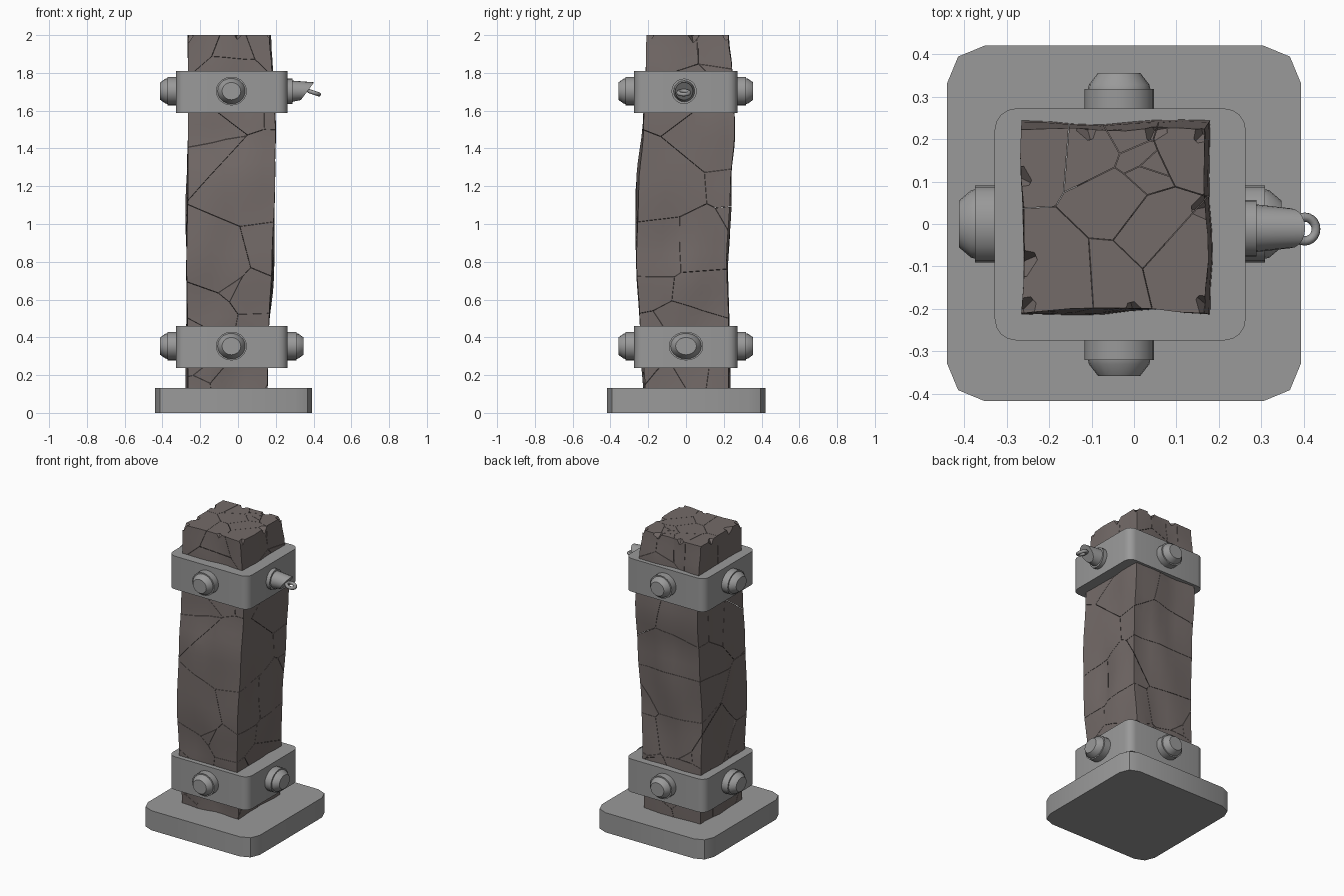
import bpy, bmesh, math, random
from mathutils import Vector, Matrix, noise

random.seed(4)
cube = bpy.data.objects.get("Cube")
if cube:
    bpy.data.objects.remove(cube, do_unlink=True)


def material(name, rgb):
    m = bpy.data.materials.new(name)
    m.use_nodes = True
    m.diffuse_color = (*rgb, 1)
    m.node_tree.nodes["Principled BSDF"].inputs["Base Color"].default_value = (*rgb, 1)
    return m


STONE = material("brown stone", (0.175, 0.147, 0.14))
METAL = material("grey metal", (0.32, 0.32, 0.32))


def finish(name, bm, mat, angle=30):
    mesh = bpy.data.meshes.new(name)
    bm.to_mesh(mesh)
    bm.free()
    ob = bpy.data.objects.new(name, mesh)
    bpy.context.collection.objects.link(ob)
    mesh.materials.append(mat)
    bpy.ops.object.select_all(action="DESELECT")
    ob.select_set(True)
    bpy.context.view_layer.objects.active = ob
    bpy.ops.object.shade_smooth_by_angle(angle=math.radians(angle))
    return ob


def rounded_box(name, lo, hi, radius, segments):
    """Box whose four upright edges are rounded."""
    bm = bmesh.new()
    bmesh.ops.create_cube(bm, size=1)
    lo, hi = Vector(lo), Vector(hi)
    for v in bm.verts:
        v.co = Vector([(a + b) / 2 + c * (b - a) for a, b, c in zip(lo, hi, v.co)])
    upright = [e for e in bm.edges if abs(e.verts[0].co.z - e.verts[1].co.z) > 0.01]
    bmesh.ops.bevel(bm, geom=upright, offset=radius, segments=segments,
                    profile=0.5, affect="EDGES")
    return finish(name, bm, METAL, 25)


def lathe(name, profile, origin, direction, wide=1.0, slant=0.0, sides=20):
    """Round part along a level direction; slant shears its far end."""
    bm = bmesh.new()
    d = Vector(direction)
    side = Vector((-d.y, d.x, 0))
    rings = []
    for i, (t, r) in enumerate(profile):
        shear = slant if i == len(profile) - 1 else 0
        ring = []
        for k in range(sides):
            a = math.tau * k / sides
            up = r * math.sin(a)
            co = Vector(origin) + side * (r * wide * math.cos(a)) + d * (t + shear * up)
            ring.append(bm.verts.new(co + Vector((0, 0, up))))
        rings.append(ring)
    for a, b in zip(rings, rings[1:]):
        for k in range(sides):
            n = (k + 1) % sides
            bm.faces.new((a[k], a[n], b[n], b[k]))
    bm.faces.new(rings[0])
    bm.faces.new(rings[-1])
    bmesh.ops.recalc_face_normals(bm, faces=bm.faces)
    return finish(name, bm, METAL)


# Base plate and the two clamping bands
rounded_box("base_plate", (-0.44, -0.417, 0), (0.393, 0.42, 0.132), 0.088, 2)
BANDS = {"lower": (0.237, 0.46), "upper": (1.587, 1.81)}
for label, (z0, z1) in BANDS.items():
    rounded_box(label + "_band", (-0.328, -0.274, z0), (0.263, 0.272, z1), 0.05, 4)

# Bolts on every band side, except where the hook sits
BOLT = [(-0.02, 0.076), (0.046, 0.076), (0.046, 0.068), (0.056, 0.066), (0.084, 0.046)]
SIDES = {"front": ((-0.035, -0.274), (0, -1, 0), 1.08),
         "back": ((-0.035, 0.272), (0, 1, 0), 1.08),
         "right": ((-0.328, 0), (-1, 0, 0), 1.2),
         "left": ((0.263, 0), (1, 0, 0), 1.2)}
for label, (z0, z1) in BANDS.items():
    for side, (pos, d, wide) in SIDES.items():
        if (label, side) != ("upper", "left"):
            z = (z0 + z1) / 2 + 0.005
            lathe(f"{label}_{side}_bolt", BOLT, (*pos, z), d, wide)

# Hook stub with an obliquely cut end, and its ring
lathe("hook_stub", [(-0.02, 0.067), (0.026, 0.067), (0.026, 0.056), (0.105, 0.047)],
      (0.263, -0.01, 1.703), (1, 0, 0), slant=0.75)
bm = bmesh.new()
tilt = Matrix.Translation((0.402, -0.012, 1.695)) @ Matrix.Rotation(0.32, 4, "Y")
N, M = 20, 8
grid = []
for i in range(N):
    a = math.tau * i / N
    loop = []
    for j in range(M):
        b = math.tau * j / M
        r = 0.028 + 0.011 * math.cos(b)
        loop.append(bm.verts.new(tilt @ Vector((r * math.cos(a), r * math.sin(a),
                                                0.011 * math.sin(b)))))
    grid.append(loop)
for i in range(N):
    for j in range(M):
        n, m = (i + 1) % N, (j + 1) % M
        bm.faces.new((grid[i][j], grid[n][j], grid[n][m], grid[i][m]))
finish("hook_ring", bm, METAL, 60)

# Stone column outline: height, x range, y range
STATIONS = [(0.1, -0.265, 0.155, -0.215, 0.225), (0.5, -0.268, 0.165, -0.245, 0.225),
            (0.8, -0.272, 0.18, -0.262, 0.215), (1.2, -0.265, 0.195, -0.25, 0.235),
            (1.5, -0.265, 0.198, -0.225, 0.258), (1.8, -0.265, 0.18, -0.213, 0.245),
            (2.0, -0.266, 0.165, -0.21, 0.222)]


def station(z):
    for a, b in zip(STATIONS, STATIONS[1:]):
        if z <= b[0] + 1e-6:
            t = (z - a[0]) / (b[0] - a[0])
            t = t * t * (3 - 2 * t)
            return [p + (q - p) * t for p, q in zip(a[1:], b[1:])]


# Wavy solid column
CUTS, ROWS = 7, 28
corners = [(0, 0), (1, 0), (1, 1), (0, 1)]
bm = bmesh.new()
rings = []
for row in range(ROWS + 1):
    z = 0.1 + 1.9 * row / ROWS
    x0, x1, y0, y1 = station(z)
    ring = []
    for c in range(4):
        (u0, v0), (u1, v1) = corners[c], corners[(c + 1) % 4]
        out = Vector((v1 - v0, u0 - u1, 0))
        for k in range(CUTS):
            t = k / CUTS
            u, v = u0 + (u1 - u0) * t, v0 + (v1 - v0) * t
            co = Vector((x0 + (x1 - x0) * u, y0 + (y1 - y0) * v, z))
            wave = noise.noise(Vector((co.x * 6, co.y * 6, z * 2.2)))
            ring.append(bm.verts.new(co + out * wave * 0.025 * math.sin(math.pi * t)))
    rings.append(ring)
count = 4 * CUTS
for a, b in zip(rings, rings[1:]):
    for k in range(count):
        n = (k + 1) % count
        bm.faces.new((a[k], a[n], b[n], b[k]))
bm.faces.new(rings[0][::-1])
bm.faces.new(rings[-1])
solid = finish("stone_column", bm, STONE)

# Chips knocked out of the top rim
chips = bmesh.new()
RIM = [(-0.27, 0.11), (-0.11, 0.225), (0.05, 0.225), (0.165, 0.215), (0.17, -0.19),
       (0, -0.215), (-0.265, -0.205), (-0.265, -0.09), (0.172, 0.04)]
for x, y in RIM:
    turn = Matrix.Rotation(math.atan2(y, x + 0.05), 4, "Z")
    turn = turn @ Matrix.Rotation(0.75, 4, "Y") @ Matrix.Rotation(0.78, 4, "X")
    bmesh.ops.create_cube(chips, size=random.uniform(0.035, 0.055),
                          matrix=Matrix.Translation((x, y, 2.002)) @ turn)
cutter = finish("chip_cutter", chips, STONE)
cutter.hide_render = True
mod = solid.modifiers.new("chips", "BOOLEAN")
mod.operation, mod.object, mod.solver = "DIFFERENCE", cutter, "EXACT"
bpy.context.view_layer.update()
whole = bmesh.new()
whole.from_object(solid, bpy.context.evaluated_depsgraph_get())
for ob in (solid, cutter):
    bpy.data.objects.remove(ob, do_unlink=True)

# Crack the column into tightly packed cells
seeds = [Vector((random.uniform(-0.24, 0.15), random.uniform(-0.2, 0.2),
                 random.uniform(0.1, 1.9))) for _ in range(42)]
seeds += [Vector((random.uniform(-0.25, 0.16), random.uniform(-0.2, 0.22), 1.96))
          for _ in range(11)]
cracked = bmesh.new()
GAP = 0.0008
for s in seeds:
    cell = whole.copy()
    for o in sorted(seeds, key=lambda p: (p - s).length)[1:]:
        if not cell.verts or (o - s).length > 2 * max((v.co - s).length for v in cell.verts):
            break
        d = (o - s).normalized()
        cut = bmesh.ops.bisect_plane(cell, geom=cell.verts[:] + cell.edges[:] + cell.faces[:],
                                     plane_co=(s + o) / 2 - d * GAP, plane_no=d,
                                     clear_outer=True)
        rim = [e for e in cut["geom_cut"] if isinstance(e, bmesh.types.BMEdge)]
        if rim:
            bmesh.ops.holes_fill(cell, edges=rim, sides=0)
    piece = bpy.data.meshes.new("piece")
    cell.to_mesh(piece)
    cell.free()
    cracked.from_mesh(piece)
    bpy.data.meshes.remove(piece)
whole.free()
finish("stone_column", cracked, STONE)
